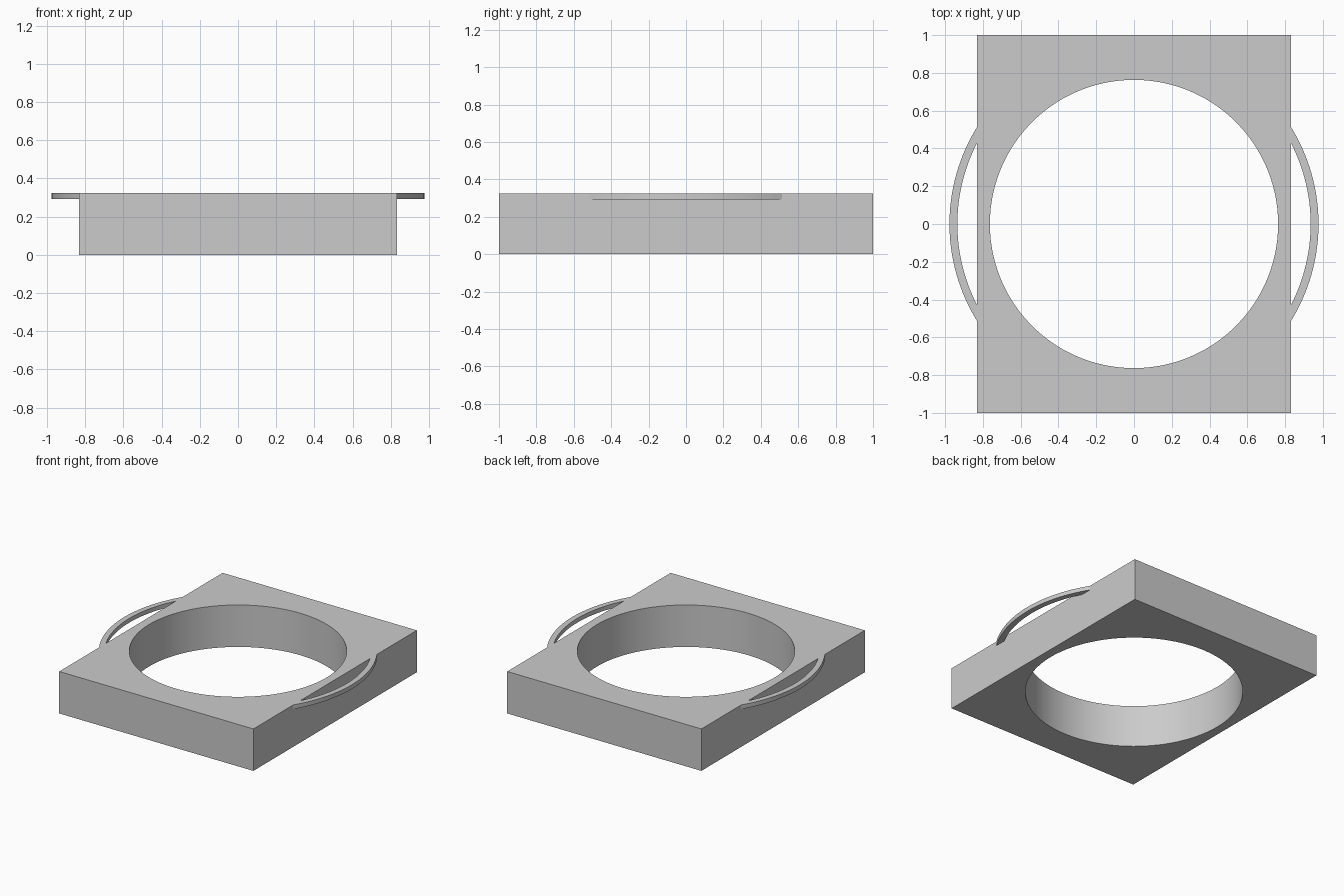
import bpy
import bmesh
from math import acos, atan2, cos, sin, pi, radians

cube = bpy.data.objects.get("Cube")
if cube:
    bpy.data.objects.remove(cube, do_unlink=True)

HALF_X, HALF_Y, TOP = 0.832, 1.0, 0.325
HOLE_R = 0.763
LOOP_OUTER, LOOP_INNER, LOOP_BOTTOM = 0.977, 0.935, 0.292

grey = bpy.data.materials.new("plain grey")
grey.use_nodes = True
colour = (0.6, 0.6, 0.6, 1)
grey.diffuse_color = colour
grey.node_tree.nodes["Principled BSDF"].inputs["Base Color"].default_value = colour


def spread(start, end, steps):
    return [start + (end - start) * i / steps for i in range(steps + 1)]


def band(name, inner, outer, z0, z1, closed):
    """Solid strip between two matching outlines, from height z0 to z1."""
    bm = bmesh.new()
    rows = [[bm.verts.new((x, y, z)) for x, y in line]
            for line, z in ((inner, z0), (outer, z0), (outer, z1), (inner, z1))]
    count = len(inner)
    for i in range(count if closed else count - 1):
        j = (i + 1) % count
        for k in range(4):
            a, b = rows[k], rows[(k + 1) % 4]
            bm.faces.new((a[i], a[j], b[j], b[i]))
    if not closed:
        for i in (0, -1):
            bm.faces.new([row[i] for row in rows])
    # Merge the flat strips into single clean faces
    bmesh.ops.recalc_face_normals(bm, faces=bm.faces)
    mesh = bpy.data.meshes.new(name)
    bm.to_mesh(mesh)
    bm.free()
    mesh.materials.append(grey)
    obj = bpy.data.objects.new(name, mesh)
    bpy.context.collection.objects.link(obj)
    bpy.ops.object.select_all(action='DESELECT')
    obj.select_set(True)
    bpy.context.view_layer.objects.active = obj
    bpy.ops.object.shade_smooth_by_angle(angle=radians(30))
    return obj


# Rectangular block with a round through hole, split at the corner directions
corner = atan2(HALF_Y, HALF_X)
stops = [-corner, corner, pi - corner, pi + corner, 2 * pi - corner]
angles = [a for s, e in zip(stops, stops[1:]) for a in spread(s, e, 32)[:-1]]
hole = [(HOLE_R * cos(a), HOLE_R * sin(a)) for a in angles]
rim = []
for a in angles:
    reach = 1 / max(abs(cos(a)) / HALF_X, abs(sin(a)) / HALF_Y)
    rim.append((reach * cos(a), reach * sin(a)))
band("block", hole, rim, 0, TOP, True)


# Thin curved loops on both sides, flush with the top
def arc(radius, side):
    end = acos(HALF_X / radius)
    return [(side * radius * cos(a), radius * sin(a)) for a in spread(-end, end, 32)]


for side, label in ((1, "left"), (-1, "right")):
    band(label + "_side_loop", arc(LOOP_INNER, side), arc(LOOP_OUTER, side),
         LOOP_BOTTOM, TOP, False)
